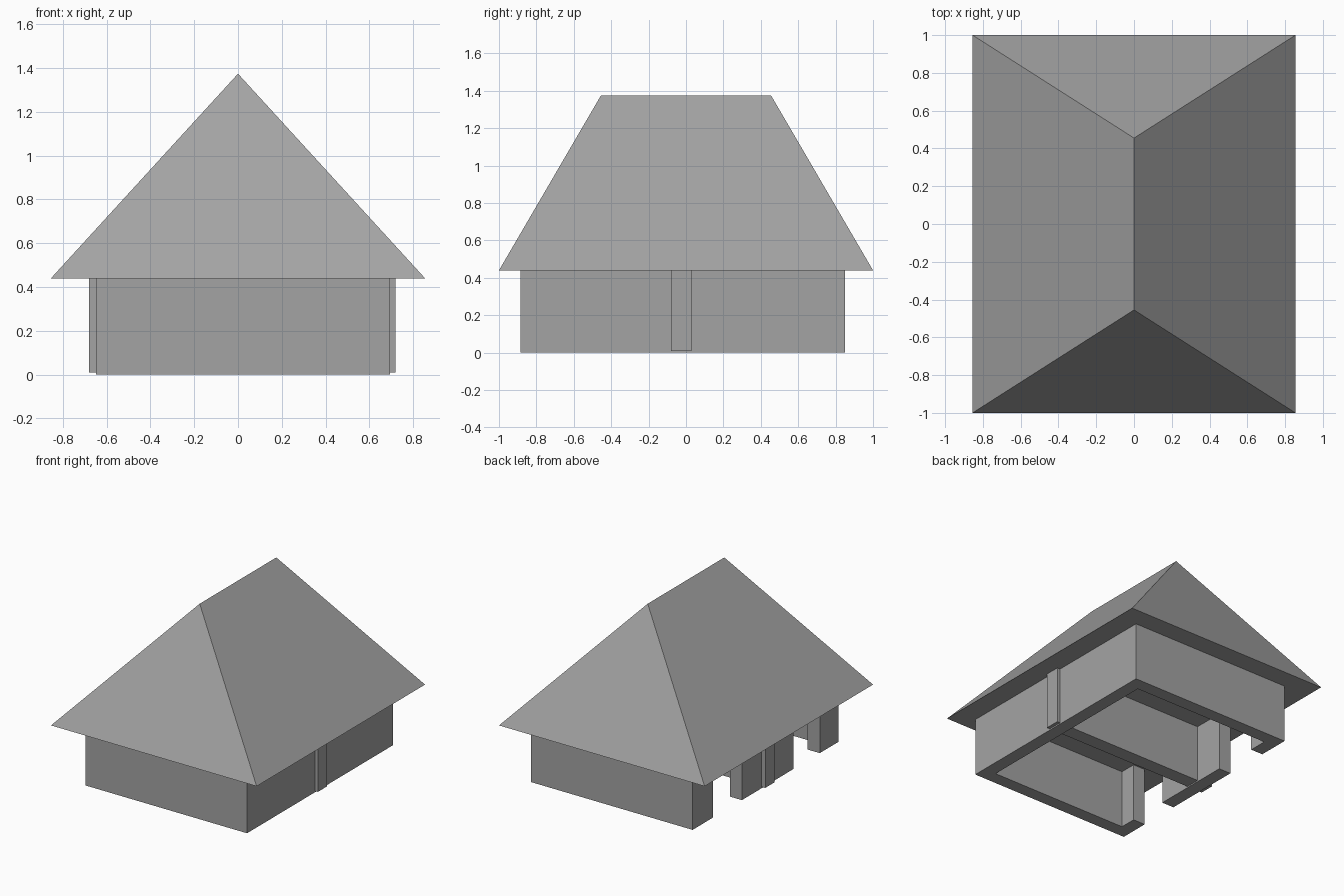
import bpy
import bmesh

cube = bpy.data.objects.get("Cube")
if cube:
    bpy.data.objects.remove(cube, do_unlink=True)

EAVES, RIDGE = 0.44, 1.375

grey = bpy.data.materials.new("plain grey")
grey.use_nodes = True
grey.diffuse_color = (0.37, 0.37, 0.37, 1)
grey.node_tree.nodes["Principled BSDF"].inputs["Base Color"].default_value = grey.diffuse_color


def add_object(name, bm):
    bmesh.ops.recalc_face_normals(bm, faces=bm.faces)
    mesh = bpy.data.meshes.new(name)
    bm.to_mesh(mesh)
    bm.free()
    mesh.materials.append(grey)
    obj = bpy.data.objects.new(name, mesh)
    bpy.context.collection.objects.link(obj)
    return obj


def extrude_plan(name, outline, bottom, top):
    """Raise a floor-plan outline into a solid wall."""
    bm = bmesh.new()
    base = bm.faces.new([bm.verts.new((x, y, bottom)) for x, y in outline])
    raised = bmesh.ops.extrude_face_region(bm, geom=[base], use_keep_orig=True)
    verts = [v for v in raised["geom"] if isinstance(v, bmesh.types.BMVert)]
    bmesh.ops.translate(bm, verts=verts, vec=(0, 0, top - bottom))
    return add_object(name, bm)


def rectangle(x0, x1, y0, y1):
    return [(x0, y0), (x1, y0), (x1, y1), (x0, y1)]


# Outer wall, open along one side with short returns at the corners
x0, x1, y0, y1, t = -0.65, 0.695, -0.885, 0.85, 0.1
outer_plan = [
    (x0, y0), (x1, y0), (x1, y1), (x0, y1),
    (x0, 0.61), (x0 + t, 0.61), (x0 + t, y1 - t), (x1 - t, y1 - t),
    (x1 - t, y0 + t), (x0 + t, y0 + t), (x0 + t, -0.66), (x0, -0.66),
]
extrude_plan("outer_wall", outer_plan, 0, EAVES)

# Wall between the two doorways
extrude_plan("doorway_wall", rectangle(x0, x0 + t, -0.35, 0.265), 0, EAVES)

# Cross wall, its ends standing proud of the side walls
extrude_plan("cross_wall", rectangle(-0.68, 0.72, -0.08, 0.03), 0.01, EAVES)

# Hipped roof: a solid eaves slab outline rising to a ridge
bm = bmesh.new()
eaves = [bm.verts.new((x, y, EAVES)) for x, y in rectangle(-0.855, 0.855, -1, 1)]
front, back = [bm.verts.new((0, y, RIDGE)) for y in (-0.455, 0.455)]
a, b, c, d = eaves
for face in (eaves, (a, b, front), (b, c, back, front), (c, d, back), (d, a, front, back)):
    bm.faces.new(face)
add_object("hipped_roof", bm)
